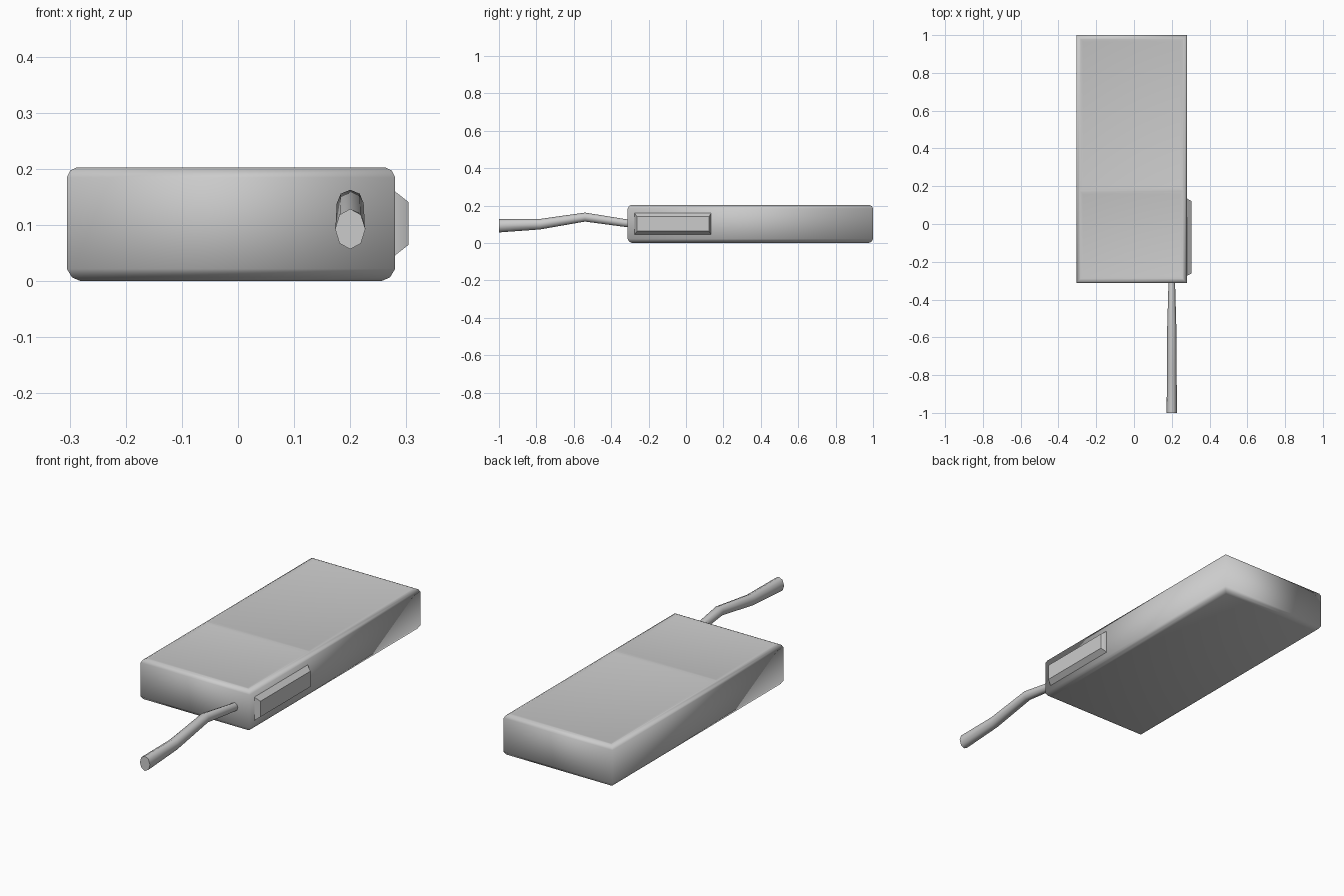
import bpy, bmesh, math

if "Cube" in bpy.data.objects:
    bpy.data.objects.remove(bpy.data.objects["Cube"])


def finish(name, bm, angle=None):
    bmesh.ops.recalc_face_normals(bm, faces=bm.faces)
    mesh = bpy.data.meshes.new(name)
    bm.to_mesh(mesh)
    bm.free()
    obj = bpy.data.objects.new(name, mesh)
    bpy.context.collection.objects.link(obj)
    bpy.ops.object.select_all(action='DESELECT')
    obj.select_set(True)
    bpy.context.view_layer.objects.active = obj
    if angle is None:
        bpy.ops.object.shade_smooth()
    else:
        bpy.ops.object.shade_smooth_by_angle(angle=math.radians(angle))
    return obj


def loft(rings):
    """Skin a list of equal-length closed rings and cap both ends."""
    bm = bmesh.new()
    loops = [[bm.verts.new(p) for p in ring] for ring in rings]
    for a, b in zip(loops, loops[1:]):
        n = len(a)
        for i in range(n):
            bm.faces.new((a[i], a[(i + 1) % n], b[(i + 1) % n], b[i]))
    bm.faces.new(loops[0])
    cap = bm.faces.new(loops[-1])
    return bm, cap


# Body: slab with rounded top and bottom rims, sharp vertical corners
X0, X1, Y0, Y1 = -0.305, 0.28, -0.312, 1.0
rings = []
for z, d in ((0, 0.025), (0.007, 0.009), (0.022, 0),
             (0.185, 0), (0.197, 0.006), (0.203, 0.018)):
    rings.append([(X0 + d, Y0 + d, z), (X1 - d, Y0 + d, z),
                  (X1 - d, Y1 - d, z), (X0 + d, Y1 - d, z)])
bm, top = loft(rings)

# Two shallow recessed panels on top, split by a bar
geom = [top] + list(top.edges) + list(top.verts)
bmesh.ops.bisect_plane(bm, geom=geom, plane_co=(0, 0.175, 0), plane_no=(0, 1, 0))
panels = [f for f in bm.faces if all(v.co.z > 0.202 for v in f.verts)]
bmesh.ops.inset_individual(bm, faces=panels, thickness=0.006)
bmesh.ops.inset_individual(bm, faces=panels, thickness=0.018, depth=-0.003)
finish("body", bm)

# Side button: tapered block on the right side
rings = []
for x, d in ((0.27, 0), (0.28, 0), (0.304, 0.019)):
    rings.append([(x, -0.275 + d * 0.7, 0.046 + d), (x, 0.135 - d * 0.7, 0.046 + d),
                  (x, 0.135 - d * 0.7, 0.16 - d), (x, -0.275 + d * 0.7, 0.16 - d)])
bm, _ = loft(rings)
finish("side_button", bm, 30)

# Strap: eight-sided bent tube leaving the front face
path = [(-0.29, 0.104, 0.017, 0.020), (-0.33, 0.108, 0.018, 0.021),
        (-0.54, 0.139, 0.024, 0.024), (-0.78, 0.101, 0.026, 0.028),
        (-1.0, 0.093, 0.027, 0.036)]
rings = []
for y, z, rx, rz in path:
    rings.append([(0.2 + rx * math.cos(a), y, z + rz * math.sin(a))
                  for a in (i * math.pi / 4 for i in range(8))])
bm, _ = loft(rings)
finish("strap", bm, 60)
